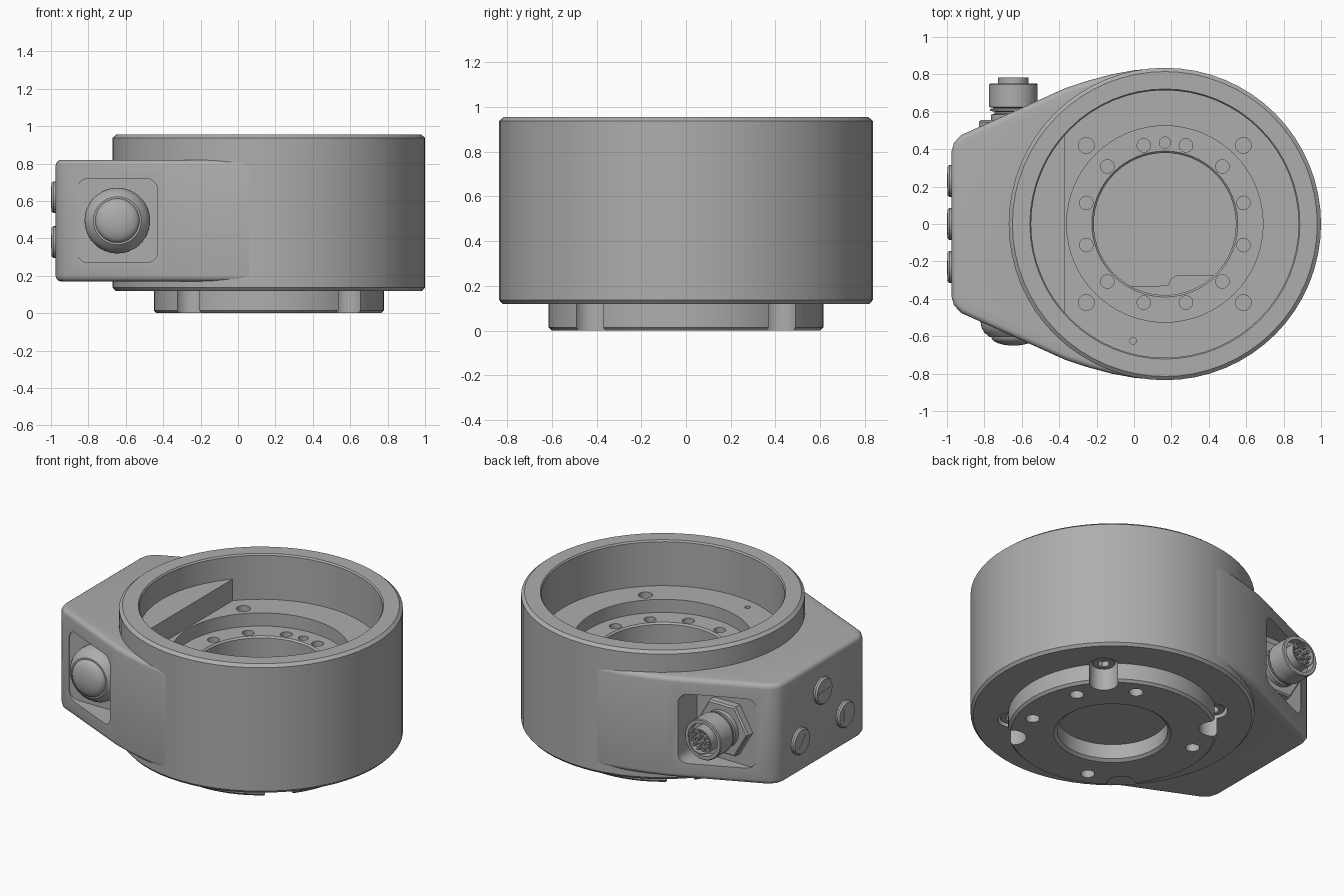
import bpy, bmesh, math
from math import cos, sin, pi, radians
from mathutils import Matrix, Vector

if "Cube" in bpy.data.objects:
    bpy.data.objects.remove(bpy.data.objects["Cube"], do_unlink=True)

grey = bpy.data.materials.new("plain grey")
grey.use_nodes = True
grey.diffuse_color = (0.42, 0.42, 0.42, 1)
grey.node_tree.nodes["Principled BSDF"].inputs["Base Color"].default_value = (0.42, 0.42, 0.42, 1)

CX = 0.165          # ring axis
PORT_X, PORT_Z = -0.645, 0.495
parts = []


def finish(name, bm, matrix=None, part=True):
    if matrix:
        bm.transform(matrix)
    bmesh.ops.recalc_face_normals(bm, faces=bm.faces)
    mesh = bpy.data.meshes.new(name)
    bm.to_mesh(mesh)
    bm.free()
    mesh.materials.append(grey)
    ob = bpy.data.objects.new(name, mesh)
    bpy.context.collection.objects.link(ob)
    if part:
        parts.append(ob)
    else:
        ob.hide_render = True
    return ob


def lathe(name, profile, matrix, steps=64):
    bm = bmesh.new()
    vs = [bm.verts.new((r, 0, z)) for r, z in profile]
    edges = [bm.edges.new(p) for p in zip(vs, vs[1:])]
    bmesh.ops.spin(bm, geom=vs + edges, cent=(0, 0, 0), axis=(0, 0, 1),
                   angle=2 * pi, steps=steps)
    bmesh.ops.remove_doubles(bm, verts=bm.verts, dist=0.0005)
    return finish(name, bm, matrix)


def prism(name, outline, z0, z1, matrix=None, part=True):
    bm = bmesh.new()
    face = bm.faces.new([bm.verts.new((x, y, z0)) for x, y in outline])
    top = bmesh.ops.extrude_face_region(bm, geom=[face])["geom"]
    bmesh.ops.translate(bm, vec=(0, 0, z1 - z0),
                        verts=[v for v in top if isinstance(v, bmesh.types.BMVert)])
    return finish(name, bm, matrix, part)


def add_cylinder(bm, x, y, z0, z1, r, n=24):
    bmesh.ops.create_cone(bm, cap_ends=True, segments=n, radius1=r, radius2=r,
                          depth=z1 - z0,
                          matrix=Matrix.Translation((x, y, (z0 + z1) / 2)))


def polar(r, deg):
    return CX + r * cos(radians(deg)), r * sin(radians(deg))


def apply(ob, mod):
    bpy.context.view_layer.objects.active = ob
    bpy.ops.object.modifier_apply(modifier=mod.name)


def cut(ob, cutter):
    mod = ob.modifiers.new("cut", "BOOLEAN")
    mod.operation, mod.solver, mod.object = "DIFFERENCE", "EXACT", cutter
    apply(ob, mod)


axis = Matrix.Translation((CX, 0, 0))

# Stepped ring with its mounting plate
ring = lathe("ring_body", [
    (0, 0.2), (0.38, 0.2), (0.38, 0.565), (0.39, 0.575), (0.525, 0.575),
    (0.525, 0.66), (0.715, 0.66), (0.715, 0.945), (0.722, 0.955), (0.815, 0.955),
    (0.835, 0.938), (0.835, 0.137), (0.82, 0.12), (0.615, 0.12), (0.615, 0.015),
    (0.6, 0), (0.345, 0), (0.325, 0.015), (0.325, 0.11), (0, 0.11)], axis)

# Side housing that flares out of the ring
half = [(-0.975, 0.39), (-0.962, 0.435), (-0.925, 0.475), (-0.37, 0.725),
        (-0.25, 0.765), (-0.12, 0.8), (0, 0.822), (0.1, 0.831)]
housing = prism("side_housing", half + [(x, -y) for x, y in reversed(half)], 0.17, 0.82)
bev = housing.modifiers.new("round", "BEVEL")
bev.width, bev.segments, bev.angle_limit = 0.03, 4, radians(60)
apply(housing, bev)

# Cutters: housing bore, screw holes, plate notches
bm = bmesh.new()
add_cylinder(bm, CX, 0, 0, 1, 0.8, 64)
bore = finish("bore_cutter", bm, part=False)

bm = bmesh.new()
for k in range(12):
    add_cylinder(bm, *polar(0.435, 15 + 30 * k), 0.45, 0.62, 0.036)
add_cylinder(bm, *polar(0.435, 90), 0.45, 0.62, 0.03)
add_cylinder(bm, -0.005, -0.625, 0.6, 0.7, 0.017)
for k in range(4):
    add_cylinder(bm, *polar(0.594, 45 + 90 * k), 0.5, 0.7, 0.042)
    add_cylinder(bm, *polar(0.594, 45 + 90 * k), -0.05, 0.17, 0.085, 32)
for deg in (-20, 25, 66, 160, 247):
    add_cylinder(bm, *polar(0.5, deg), -0.05, 0.08, 0.042)
holes = finish("hole_cutter", bm, part=False)

# Rounded pockets on both sides of the housing
pockets = []
for side in (-1, 1):
    outline = []
    for k, (sx, sz) in enumerate([(1, 1), (-1, 1), (-1, -1), (1, -1)]):
        for j in range(6):
            a = radians(90 * k + 18 * j)
            outline.append((PORT_X + sx * 0.155 + 0.06 * cos(a),
                            -PORT_Z - sz * 0.165 - 0.06 * sin(a)))
    turn = Matrix.Rotation(radians(-90), 4, "X")
    z0, z1 = (0.5, 1) if side > 0 else (-1, -0.5)
    pockets.append(prism("pocket_cutter", outline, z0, z1, turn, False))

cut(housing, bore)
cut(ring, holes)
for p in pockets:
    cut(housing, p)
    cut(ring, p)
for helper in [bore, holes] + pockets:
    bpy.data.objects.remove(helper, do_unlink=True)

# Raised segment inside the cavity
half_angle = math.acos(0.535 / 0.72)
arc = [pi - half_angle + 2 * half_angle * i / 16 for i in range(17)]
prism("cavity_block", [(CX + 0.72 * cos(a), 0.72 * sin(a)) for a in arc], 0.6, 0.8)

# Stepped ledge on the floor of the central well
arc = [radians(-120 + 72 * i / 12) for i in range(13)]
prism("well_ledge", [(CX + 0.382 * cos(a), 0.382 * sin(a)) for a in arc]
      + [(0.45, -0.275), (0.23, -0.275), (0.2, -0.29), (0.18, -0.33)], 0.19, 0.25)

# Socket bolts in the plate notches
for k in range(4):
    x, y = polar(0.594, 45 + 90 * k)
    at = Matrix.Translation((x, y, 0))
    lathe("mounting_bolt", [(0.07, 0.18), (0.07, 0.135), (0.065, 0.13), (0.036, 0.13)], at, 24)
    lathe("bolt_socket", [(0.037, 0.13), (0.037, 0.165), (0, 0.165)], at, 6)

# Domed cap on the front
front = Matrix.Translation((PORT_X, 0, PORT_Z)) @ Matrix.Rotation(radians(90), 4, "X")
dome = [(0.118 * cos(radians(t)), 0.605 + 0.045 * sin(radians(t))) for t in range(0, 91, 15)]
lathe("domed_cap", [(0.175, 0.48), (0.175, 0.53), (0.17, 0.555), (0.155, 0.58),
                    (0.128, 0.605)] + dome, front, 48)

# Round plug connector on the back
back = Matrix.Translation((PORT_X, 0, PORT_Z)) @ Matrix.Rotation(radians(-90), 4, "X")
lathe("connector_nut", [(0.185, 0.48), (0.185, 0.545), (0.175, 0.555), (0, 0.555)], back, 6)
lathe("connector_body", [
    (0.12, 0.54), (0.12, 0.585), (0.1, 0.59), (0.1, 0.6), (0.125, 0.605), (0.125, 0.615),
    (0.1, 0.62), (0.13, 0.625), (0.13, 0.745), (0.125, 0.75), (0.105, 0.75), (0.105, 0.7),
    (0.082, 0.7), (0.082, 0.782), (0.074, 0.782), (0.074, 0.745), (0, 0.745)], back, 40)
bm = bmesh.new()
for count, radius in ((10, 0.055), (5, 0.026)):
    for k in range(count):
        a = 2 * pi * k / count
        add_cylinder(bm, radius * cos(a), radius * sin(a), 0.73, 0.775, 0.009, 10)
finish("connector_pins", bm, back)

# Three push buttons with thin symbols on the end face
for y, z, symbol in ((0, 0.62, "plus"), (0.23, 0.38, "arrow"), (-0.23, 0.38, "arrow")):
    face = Matrix.Translation((0, y, z)) @ Matrix.Rotation(radians(-90), 4, "Y")
    lathe("push_button", [(0.085, 0.96), (0.085, 0.987), (0.077, 0.997), (0, 0.997)], face, 36)
    if symbol == "plus":
        for w, h in ((0.06, 0.006), (0.006, 0.06)):
            prism("button_plus", [(-w, -h), (w, -h), (w, h), (-w, h)], 0.995, 1, face)
    else:
        s = 1 if y > 0 else -1
        prism("button_arrow", [(-0.035, -0.035 * s), (0.04, -0.035 * s), (-0.035, 0.04 * s)],
              0.995, 1, face)

# Smooth shading with sharp edges kept
bpy.ops.object.select_all(action="DESELECT")
for ob in parts:
    ob.select_set(True)
bpy.context.view_layer.objects.active = ring
bpy.ops.object.shade_smooth_by_angle(angle=radians(30))
